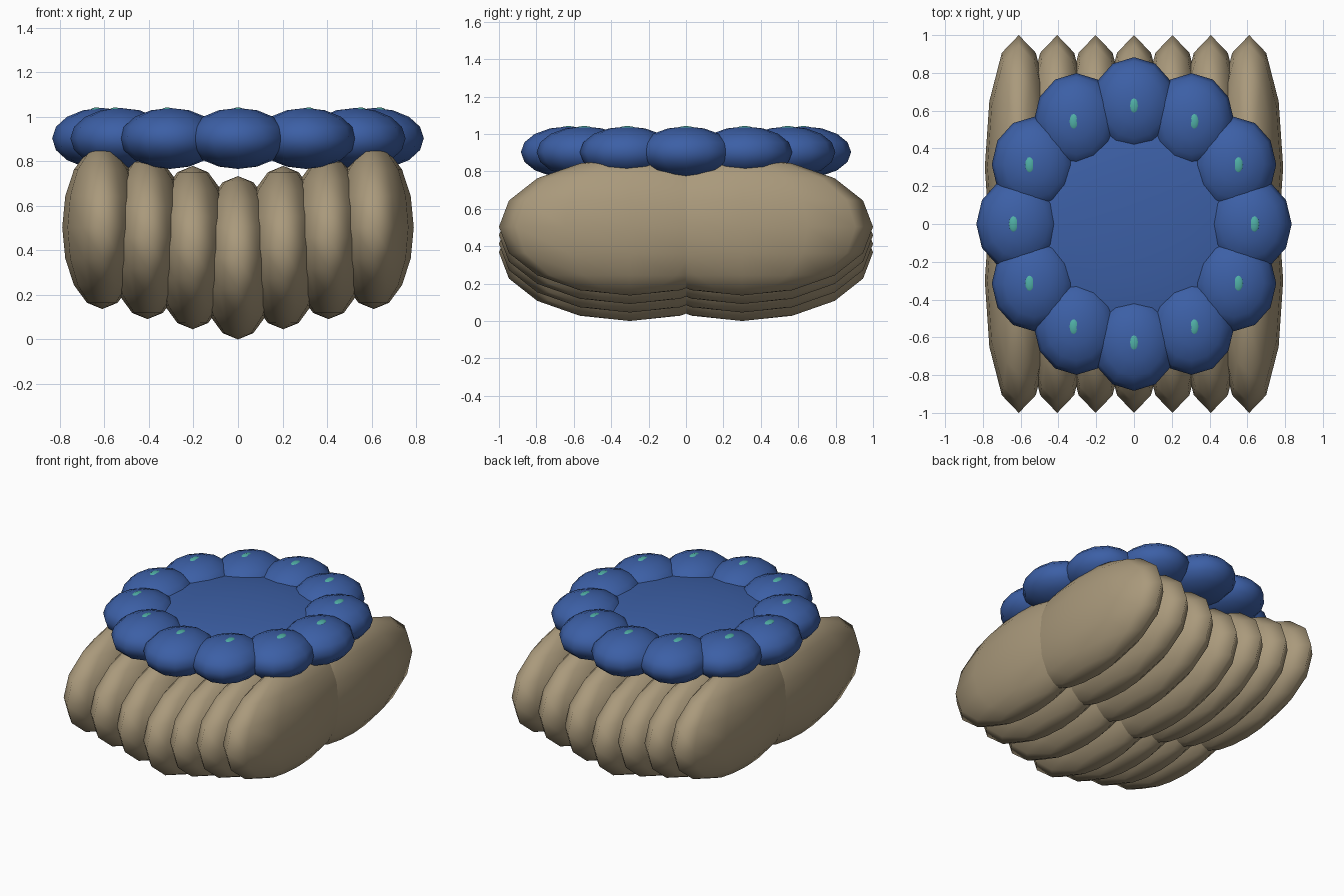
import bpy
from math import cos, sin, radians

if "Cube" in bpy.data.objects:
    bpy.data.objects.remove(bpy.data.objects["Cube"])


def material(name, rgb):
    m = bpy.data.materials.new(name)
    m.diffuse_color = (*rgb, 1)
    m.use_nodes = True
    m.node_tree.nodes["Principled BSDF"].inputs["Base Color"].default_value = m.diffuse_color
    return m


TAN = material("tan", (0.40, 0.32, 0.20))
BLUE = material("blue", (0.045, 0.115, 0.38))
TEAL = material("teal", (0.08, 0.43, 0.38))


def ellipsoid(name, loc, radii, mat, segments=12, rings=8):
    bpy.ops.mesh.primitive_uv_sphere_add(segments=segments, ring_count=rings, radius=1, location=loc)
    o = bpy.context.object
    o.name = name
    o.scale = radii
    bpy.ops.object.transform_apply(location=False, rotation=False, scale=True)
    bpy.ops.object.shade_smooth()
    o.data.materials.append(mat)
    return o


# Ribbed body: seven ribs, each a front and a back lobe, rising outward
for i in range(-3, 4):
    z = 0.367 + 0.0455 * abs(i)
    for side, y in (("front", -0.3), ("back", 0.3)):
        ellipsoid(f"{side}_rib_{i + 4}", (0.2033 * i, y, z), (0.18, 0.7, 0.367), TAN)

# Central cushion inside the ring
ellipsoid("centre_cushion", (0, 0, 0.903), (0.62, 0.62, 0.1), BLUE, 24, 12)

# Ring of twelve padded lobes, each with a small teal stud on top
for k in range(12):
    c, s = cos(radians(30 * k)), sin(radians(30 * k))
    ellipsoid(f"ring_lobe_{k + 1}", (0.61 * c, 0.63 * s, 0.903), (0.225, 0.253, 0.137), BLUE)
    ellipsoid(f"stud_{k + 1}", (0.636 * c, 0.628 * s, 1.026), (0.03, 0.05, 0.016), TEAL)
